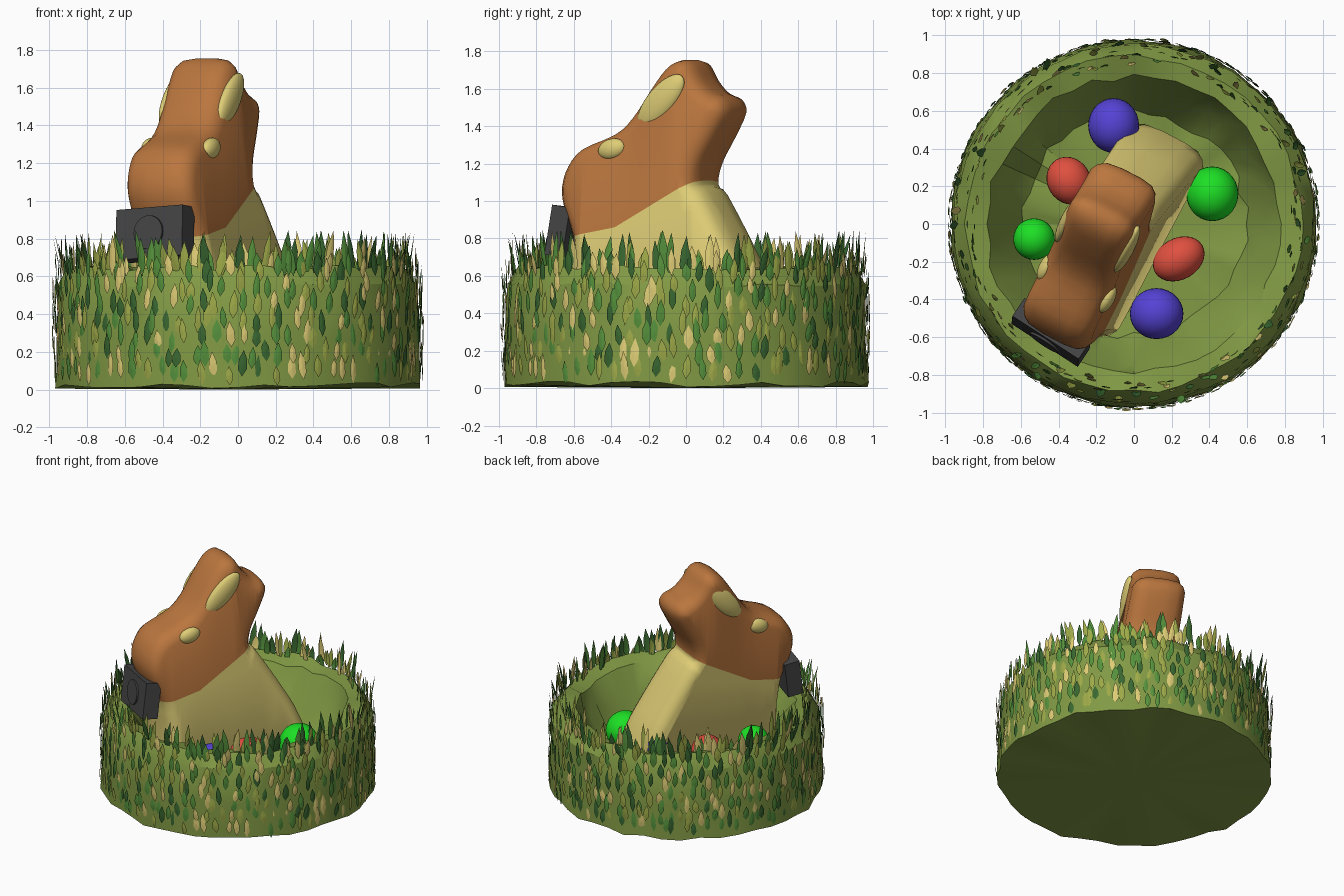
import bpy, bmesh, math, random
from mathutils import Vector, Matrix

if "Cube" in bpy.data.objects:
    bpy.data.objects.remove(bpy.data.objects["Cube"])

random.seed(4)


def mat(name, r, g, b):
    m = bpy.data.materials.new(name)
    m.diffuse_color = (r, g, b, 1)
    m.use_nodes = True
    m.node_tree.nodes["Principled BSDF"].inputs["Base Color"].default_value = m.diffuse_color
    return m


MOSS = mat("moss", .22, .32, .058)
BROWN = mat("chocolate", .49, .18, .048)
GOLD = mat("gold", .73, .61, .18)
GREY = mat("dark grey", .06, .06, .06)
BLUE = mat("blue", .09, .055, .66)
RED = mat("red", .74, .08, .05)
GREEN = mat("bright green", .012, .74, .018)
DARK = mat("dark leaf", .04, .135, .03)
MID = mat("mid leaf", .09, .28, .045)
LIME = mat("lime leaf", .34, .40, .065)


def finish(bm, name, mats, angle=None):
    me = bpy.data.meshes.new(name)
    bm.to_mesh(me)
    bm.free()
    for m in mats:
        me.materials.append(m)
    ob = bpy.data.objects.new(name, me)
    bpy.context.collection.objects.link(ob)
    if angle:
        bpy.ops.object.select_all(action='DESELECT')
        ob.select_set(True)
        bpy.context.view_layer.objects.active = ob
        bpy.ops.object.shade_smooth_by_angle(angle=math.radians(angle))
    return ob


# Nest bowl: lathed profile of (radius, height, jitter)
def nest():
    prof = [(.972, .02, .012), (.965, .28, .008), (.955, .55, .008), (.89, .645, .012),
            (.78, .62, .02), (.70, .45, .035), (.59, .28, .025), (.35, .255, .008)]
    n = 44
    bm = bmesh.new()
    rings = []
    for r, z, j in prof:
        ring = []
        for i in range(n):
            a = 2 * math.pi * i / n
            rr = r + random.uniform(-j, j)
            zz = max(0, z + random.uniform(-j, j) * 1.4)
            ring.append(bm.verts.new((rr * math.cos(a), rr * math.sin(a), zz)))
        rings.append(ring)
    for a, b in zip(rings, rings[1:]):
        for i in range(n):
            k = (i + 1) % n
            bm.faces.new((a[i], a[k], b[k], b[i]))
    for ring, z in ((rings[0], 0), (rings[-1], .25)):
        c = bm.verts.new((0, 0, z))
        for i in range(n):
            bm.faces.new((ring[i], ring[(i + 1) % n], c))
    bmesh.ops.recalc_face_normals(bm, faces=bm.faces)
    finish(bm, "nest_bowl", [MOSS], 32)


# Leaf: six-sided blade with a low centre rib
def leaf(bm, base, a, height, width, tilt, roll, mi):
    out = Vector((math.cos(a), math.sin(a), 0))
    side = Vector((-math.sin(a), math.cos(a), 0))
    up = (Vector((0, 0, 1)) + out * tilt + side * roll).normalized()
    pts = [(0, 0), (.46, .28), (.42, .65), (0, 1), (-.42, .65), (-.46, .28)]
    vs = [bm.verts.new(base + side * u * width + up * v * height) for u, v in pts]
    rib = bm.verts.new(base + up * height * .47 + out * .004)
    for i in range(6):
        f = bm.faces.new((vs[i], vs[(i + 1) % 6], rib))
        f.material_index = mi


def leaves():
    mats = [DARK, MID, LIME, GOLD]
    bm = bmesh.new()
    for row in range(7):
        for i in range(78):
            a = 2 * math.pi * (i + .5 * (row % 2) + random.uniform(-.35, .35)) / 78
            r = random.uniform(.966, .982) if row < 6 else random.uniform(.935, .965)
            z = .045 + .088 * row + random.uniform(-.03, .03)
            leaf(bm, Vector((r * math.cos(a), r * math.sin(a), z)), a,
                 random.uniform(.10, .16), random.uniform(.036, .054),
                 random.uniform(-.06, .10), random.uniform(-.10, .10),
                 random.choices(range(4), (3, 5, 4, 3))[0])
    finish(bm, "wall_leaves", mats)
    bm = bmesh.new()
    for i in range(190):
        a = 2 * math.pi * (i + random.uniform(-.5, .5)) / 190
        r = random.uniform(.84, .95)
        leaf(bm, Vector((r * math.cos(a), r * math.sin(a), .60)), a,
             random.uniform(.11, .25), random.uniform(.036, .056),
             random.uniform(-.15, .25), random.uniform(-.15, .15),
             random.choices(range(4), (3, 4, 5, 2))[0])
    finish(bm, "rim_leaves", mats)


# Rabbit frame: s runs nose to back, t across (-1..1 of half width), z up
FWD = Vector((.465, .885, 0))
ACR = Vector((.885, -.465, 0))
ORG = Vector((-.145, 0, 0))


def place(s, t, z, extra=0):
    half = .167 + .033 * (1.6 - z) + (.04 if t < 0 else 0)
    return ORG + FWD * s + ACR * (.09 * (1.5 - z) + t * half + extra) + Vector((0, 0, z))


def smooth_outline(pts, steps=3):
    res, n = [], len(pts)
    for i in range(n):
        p0, p1, p2, p3 = (Vector(pts[(i + k) % n]) for k in (-1, 0, 1, 2))
        for k in range(steps):
            t = k / steps
            res.append(.5 * (2 * p1 + (p2 - p0) * t + (2 * p0 - 5 * p1 + 4 * p2 - p3) * t * t
                             + (3 * p1 - p0 - 3 * p2 + p3) * t ** 3))
    return res


def rabbit():
    outline = smooth_outline([
        (-.50, .25), (-.56, .60), (-.585, .80), (-.655, .97), (-.672, 1.08), (-.64, 1.19),
        (-.555, 1.285), (-.36, 1.365), (-.26, 1.455), (-.17, 1.59), (-.08, 1.71), (0, 1.755),
        (.07, 1.735), (.125, 1.65), (.19, 1.585), (.27, 1.55), (.30, 1.47), (.235, 1.33),
        (.165, 1.2), (.145, 1.09), (.20, 1.04), (.38, .75), (.51, .5), (.54, .25), (.02, .24)])
    n = len(outline)
    norms = []
    for i in range(n):
        d = outline[(i + 1) % n] - outline[i - 1]
        norms.append(Vector((d.y, -d.x)).normalized())
    bm = bmesh.new()
    rings = []
    for t, inset in ((-1, .08), (-.9, .04), (-.7, .012), (-.3, 0),
                     (.3, 0), (.68, .01), (.88, .036), (1, .078)):
        pts = [p + q * inset for p, q in zip(outline, norms)]
        rings.append([bm.verts.new(place(p.x, t, p.y)) for p in pts])
    for a, b in zip(rings, rings[1:]):
        for i in range(n):
            k = (i + 1) % n
            bm.faces.new((a[i], a[k], b[k], b[i]))
    caps = [bm.faces.new(rings[0]), bm.faces.new(rings[-1])]
    bmesh.ops.triangulate(bm, faces=caps)
    # Split along the two wrapper edges, then colour below them
    cuts = ((-.3, .86, .18), (-.3, .86, .56))
    for s0, z0, slope in cuts:
        bmesh.ops.bisect_plane(bm, geom=bm.verts[:] + bm.edges[:] + bm.faces[:],
                               plane_co=ORG + FWD * s0 + Vector((0, 0, z0)),
                               plane_no=Vector((0, 0, 1)) - FWD * slope)
    bmesh.ops.recalc_face_normals(bm, faces=bm.faces)
    for f in bm.faces:
        c = f.calc_center_median()
        s = (c - ORG).dot(FWD)
        edge = max(z0 + (s - s0) * k for s0, z0, k in cuts)
        f.material_index = 1 if c.z < min(edge, 1.1) else 0
    finish(bm, "rabbit_body", [BROWN, GOLD], 40)


def ellipsoid(name, m, matrix):
    bm = bmesh.new()
    bmesh.ops.create_uvsphere(bm, u_segments=28, v_segments=16, radius=1, matrix=matrix)
    finish(bm, name, [m], 60)


# Oval ear and eye pads on both flanks
def pads():
    basis = Matrix((FWD, ACR, (0, 0, 1))).transposed().to_4x4()
    for side, tag, sink in ((1, "right", -.012), (-1, "left", .022)):
        for part, s, z, a, b, deg in (("ear", -.07, 1.535, .185, .078, 46),
                                      ("eye", -.35, 1.278, .082, .055, 14)):
            ellipsoid(f"{part}_{tag}", GOLD,
                      Matrix.Translation(place(s, side, z, sink)) @ basis
                      @ Matrix.Rotation(math.radians(-deg), 4, 'Y')
                      @ Matrix.Diagonal((a, .04, b, 1)))


# Grey box with a round button under the chin, turned and rolled a little
def chin_box():
    base = (Matrix.Translation((-.44, -.575, .825))
            @ Matrix.Rotation(math.radians(-33), 4, 'Z')
            @ Matrix.Rotation(math.radians(-4), 4, 'Y')
            @ Matrix.Rotation(math.radians(-8), 4, 'X'))
    bm = bmesh.new()
    bmesh.ops.create_cube(bm, size=1, matrix=base @ Matrix.Diagonal((.42, .115, .27, 1)))
    finish(bm, "chin_box", [GREY])
    bm = bmesh.new()
    bmesh.ops.create_cone(bm, cap_ends=True, segments=28, radius1=.09, radius2=.09, depth=.02,
                          matrix=base @ Matrix.Translation((0, -.06, 0))
                          @ Matrix.Rotation(math.pi / 2, 4, 'X'))
    finish(bm, "box_button", [GREY], 40)


# Eggs: position, length and girth, turn
def eggs():
    for i, (m, x, y, z, a, b, deg) in enumerate((
            (BLUE, -.108, .522, .42, .145, .135, 90), (RED, -.345, .23, .44, .13, .115, 120),
            (GREEN, -.53, -.08, .45, .11, .11, 0), (BLUE, .12, -.475, .385, .142, .135, 0),
            (RED, .237, -.185, .38, .145, .11, 30), (GREEN, .415, .16, .375, .145, .138, 90))):
        ellipsoid(f"egg_{i + 1}", m, Matrix.Translation((x, y, z))
                  @ Matrix.Rotation(math.radians(deg), 4, 'Z') @ Matrix.Diagonal((a, b, b, 1)))


nest()
leaves()
rabbit()
pads()
chin_box()
eggs()
